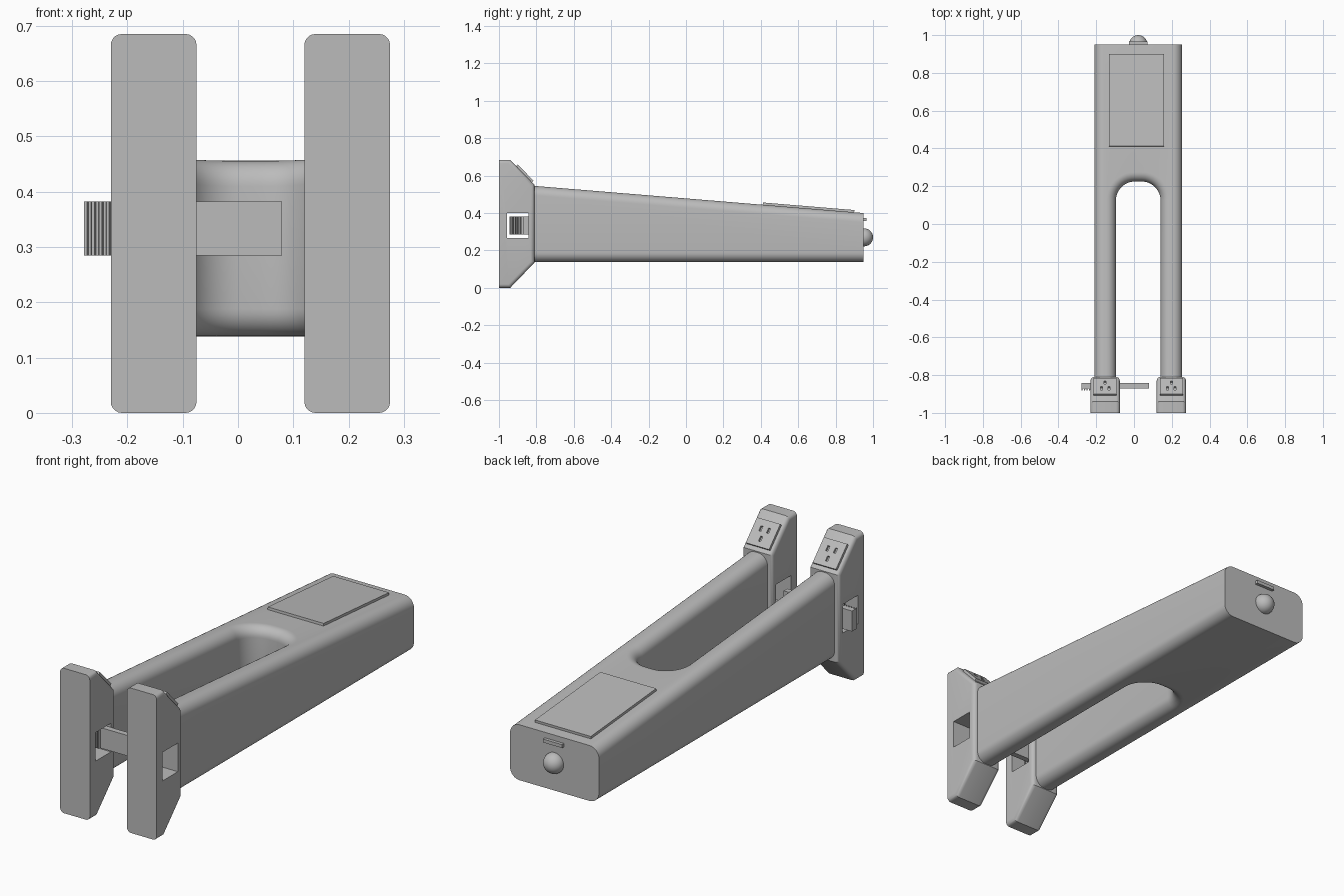
import bpy, bmesh, math
from mathutils import Matrix, Vector

if "Cube" in bpy.data.objects:
    bpy.data.objects.remove(bpy.data.objects["Cube"])

AXIS = 0.0225          # centre line of the body
ARM = 0.175            # head offset from the centre line
grey = bpy.data.materials.new("plain grey")
grey.use_nodes = True
COLOUR = (0.5, 0.5, 0.5, 1)
grey.diffuse_color = COLOUR
grey.node_tree.nodes["Principled BSDF"].inputs["Base Color"].default_value = COLOUR


def finish(bm, name, smooth=True):
    bmesh.ops.recalc_face_normals(bm, faces=bm.faces)
    mesh = bpy.data.meshes.new(name)
    bm.to_mesh(mesh)
    bm.free()
    mesh.materials.append(grey)
    ob = bpy.data.objects.new(name, mesh)
    bpy.context.collection.objects.link(ob)
    if smooth:
        shade(ob)
    return ob


def shade(ob):
    bpy.ops.object.select_all(action='DESELECT')
    ob.select_set(True)
    bpy.context.view_layer.objects.active = ob
    bpy.ops.object.shade_smooth_by_angle(angle=math.radians(30))


def prism(lower, upper):
    """Solid between two matching outlines."""
    bm = bmesh.new()
    a = [bm.verts.new(p) for p in lower]
    b = [bm.verts.new(p) for p in upper]
    bm.faces.new(a)
    bm.faces.new(b)
    for i in range(len(a)):
        j = (i + 1) % len(a)
        bm.faces.new((a[i], a[j], b[j], b[i]))
    bmesh.ops.recalc_face_normals(bm, faces=bm.faces)
    return bm


def box(name, centre, size, turn=Matrix()):
    bm = bmesh.new()
    bmesh.ops.create_cube(bm, size=1, matrix=Matrix.Translation(centre) @ turn @ Matrix.Diagonal((*size, 1)))
    return finish(bm, name, False)


def cut(ob, cutter):
    mod = ob.modifiers.new("cut", 'BOOLEAN')
    mod.operation = 'DIFFERENCE'
    mod.solver = 'EXACT'
    mod.object = cutter
    cutter.hide_render = True
    bpy.context.view_layer.objects.active = ob
    bpy.ops.object.modifier_apply(modifier=mod.name)
    bpy.data.objects.remove(cutter)


# Forked body: U outline with a sloping top and rounded long edges
FRONT, BACK, HALF, SLOT, SLOT_END, R = -0.82, 0.95, 0.2325, 0.118, 0.225, 0.1
SLOPE = -0.0824


def top_z(y):
    return 0.545 + SLOPE * (y + 0.81)


corner = [(SLOT - R + R * math.cos(a), SLOT_END - R + R * math.sin(a))
          for a in [math.pi / 2 * i / 10 for i in range(11)]]
outline = [(HALF, BACK), (HALF, FRONT), (SLOT, FRONT)] + corner
outline += [(-x, y) for x, y in reversed(outline)]
outline = [(x + AXIS, y) for x, y in outline]
bm = prism([(x, y, 0.138) for x, y in outline], [(x, y, top_z(y)) for x, y in outline])


def is_long_edge(e):
    p, q = (v.co for v in e.verts)
    upright = abs(p.x - q.x) + abs(p.y - q.y) < 1e-5
    at_end = abs(p.y - q.y) < 1e-5 and (p.y > 0.9 or p.y < -0.8)
    return not upright and not at_end


bmesh.ops.bevel(bm, geom=[e for e in bm.edges if is_long_edge(e)], offset=0.05,
                segments=8, profile=0.5, affect='EDGES')
finish(bm, "forked_body")

# Raised panel on the sloping top
tilt = Matrix.Rotation(math.atan(SLOPE), 4, 'X')
box("top_panel", (AXIS - 0.009, 0.655, top_z(0.655)), (0.292, 0.49, 0.024), tilt)

# Ball and thin tab on the back end
bm = bmesh.new()
bmesh.ops.create_uvsphere(bm, u_segments=32, v_segments=16, radius=0.048,
                          matrix=Matrix.Translation((AXIS, 0.952, 0.27)))
finish(bm, "back_ball")
box("back_tab", (AXIS, 0.953, 0.366), (0.1, 0.024, 0.016))

# Two clamp heads with windows and socket plates
profile = [(-1, 0), (-0.94, 0), (-0.81, 0.135), (-0.81, 0.55), (-0.94, 0.685), (-1, 0.685)]
down = Vector((0, 0.13, -0.135)).normalized()
out = Vector((0, 0.135, 0.13)).normalized()
lean = Matrix.Rotation(math.atan2(down.z, down.y), 4, 'X')
for side, label in ((-1, "right"), (1, "left")):
    x = AXIS + side * ARM
    bm = prism([(x - 0.0775, *p) for p in profile], [(x + 0.0775, *p) for p in profile])
    rim = [e for e in bm.edges
           if abs(e.verts[0].co.x - e.verts[1].co.x) < 1e-5
           and not all(v.co.y < -0.99 for v in e.verts)]
    bmesh.ops.bevel(bm, geom=rim, offset=0.02, segments=5, profile=0.5, affect='EDGES')
    head = finish(bm, label + "_head", False)
    cut(head, box("window_cutter", (x, -0.899, 0.333), (0.3, 0.114, 0.135)))
    shade(head)

    mid = Vector((x, -0.866, 0.608))
    plate = box(label + "_socket_plate", mid, (0.122, 0.122, 0.024), lean)
    for dx, along in ((-0.02, -0.018), (0.02, -0.018), (0, 0.026)):
        hole = mid + Vector((dx, 0, 0)) + down * along + out * 0.012
        cut(plate, box("slot_cutter", hole, (0.011, 0.024, 0.02), lean))

# Toothed rack sliding through the right head
PITCH, X0, X1 = 0.0133, -0.278, 0.08
teeth = []
for i in range(13):
    s = X0 + i * PITCH
    teeth += [(s, -0.882), (s + PITCH * 0.4, -0.882), (s + PITCH * 0.6, -0.870), (s + PITCH * 0.95, -0.870)]
rack = teeth + [(X1, -0.870), (X1, -0.843), (X0, -0.843)]
finish(prism([(x, y, 0.285) for x, y in rack], [(x, y, 0.382) for x, y in rack]), "toothed_rack", False)

# Upright pinion inside the right head's window
gear = []
for i in range(16):
    for part, r in ((0, 0.026), (0.35, 0.026), (0.55, 0.036), (0.85, 0.036)):
        a = math.tau * (i + part) / 16
        gear.append((AXIS - ARM + r * math.cos(a), -0.909 + r * math.sin(a)))
finish(prism([(x, y, 0.285) for x, y in gear], [(x, y, 0.382) for x, y in gear]), "pinion", False)
